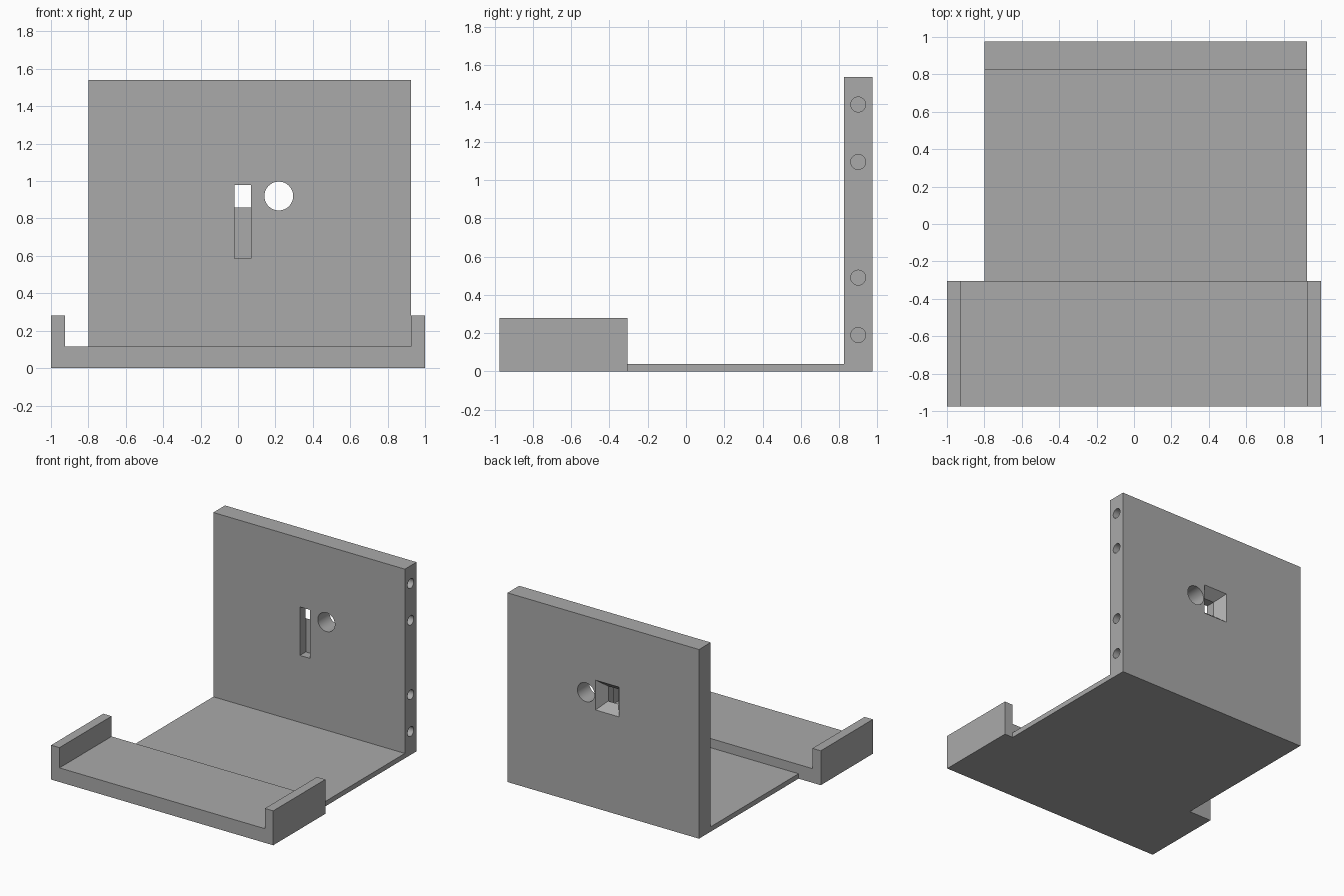
import bpy, bmesh, math
from mathutils import Matrix, Vector

cube = bpy.data.objects.get("Cube")
if cube:
    bpy.data.objects.remove(cube, do_unlink=True)

grey = bpy.data.materials.new("plain_grey")
grey.use_nodes = True
colour = (0.4, 0.4, 0.4, 1)
grey.diffuse_color = colour
grey.node_tree.nodes["Principled BSDF"].inputs["Base Color"].default_value = colour


def finish(name, bm):
    bmesh.ops.recalc_face_normals(bm, faces=bm.faces)
    mesh = bpy.data.meshes.new(name)
    bm.to_mesh(mesh)
    bm.free()
    mesh.materials.append(grey)
    obj = bpy.data.objects.new(name, mesh)
    bpy.context.collection.objects.link(obj)
    return obj


def prism(name, profile, y0, y1, inset=0):
    """Extrude an (x, z) profile along y; inset shrinks the y0 end."""
    bm = bmesh.new()
    mid = sum((Vector(p) for p in profile), Vector((0, 0))) / len(profile)
    rings = []
    for y, shrink in ((y0, inset), (y1, 0)):
        ring = []
        for x, z in profile:
            dx = math.copysign(shrink, mid.x - x)
            dz = math.copysign(shrink, mid.y - z)
            ring.append(bm.verts.new((x + dx, y, z + dz)))
        rings.append(ring)
    a, b = rings
    bm.faces.new(a)
    bm.faces.new(b)
    for i in range(len(a)):
        j = (i + 1) % len(a)
        bm.faces.new((a[i], a[j], b[j], b[i]))
    return finish(name, bm)


def rect(x0, x1, z0, z1):
    return [(x0, z0), (x1, z0), (x1, z1), (x0, z1)]


def rod(name, centre, radius, depth, axis):
    bm = bmesh.new()
    turn = Matrix.Rotation(math.pi / 2, 4, axis)
    bmesh.ops.create_cone(bm, cap_ends=True, segments=48, radius1=radius,
                          radius2=radius, depth=depth,
                          matrix=Matrix.Translation(centre) @ turn)
    return finish(name, bm)


def cut(target, cutter):
    mod = target.modifiers.new(cutter.name, "BOOLEAN")
    mod.operation = "DIFFERENCE"
    mod.solver = "EXACT"
    mod.object = cutter
    bpy.context.view_layer.objects.active = target
    bpy.ops.object.modifier_apply(modifier=mod.name)
    bpy.data.objects.remove(cutter, do_unlink=True)


LEFT, RIGHT = -0.8, 0.925
WALL_FRONT, BACK, TRAY_BACK = 0.825, 0.975, -0.305

# Front tray with a raised lip at each end
prism("front_tray", [(-1, 0), (1, 0), (1, 0.28), (RIGHT, 0.28), (RIGHT, 0.115),
                     (-0.925, 0.115), (-0.925, 0.28), (-1, 0.28)], -BACK, TRAY_BACK)

# Thin base plate
prism("base_plate", rect(LEFT, RIGHT, 0, 0.04), TRAY_BACK, WALL_FRONT)

# Upright back panel
panel = prism("back_panel", rect(LEFT, RIGHT, 0, 1.54), WALL_FRONT, BACK)

# Front slot, then the flared rear pocket that opens into its upper part
slot_floor = 0.9
cut(panel, prism("slot_cutter", rect(-0.02, 0.07, 0.585, 0.98), 0.7, slot_floor))
flare = 0.062
cut(panel, prism("pocket_cutter", rect(-0.02 - flare, 0.07 + flare, 0.86 - flare, 0.98 + flare),
                 slot_floor - 0.001, BACK + 0.001, flare))

# Round through hole and screw holes in the side edge
cut(panel, rod("round_cutter", (0.218, 0.9, 0.92), 0.077, 0.5, "X"))
for z in (0.19, 0.49, 1.095, 1.395):
    cut(panel, rod("screw_cutter", (RIGHT, 0.9, z), 0.039, 0.4, "Y"))

# Smooth the hole walls and keep all edges sharp
bpy.ops.object.select_all(action="DESELECT")
panel.select_set(True)
bpy.context.view_layer.objects.active = panel
bpy.ops.object.shade_smooth_by_angle(angle=math.radians(30))
